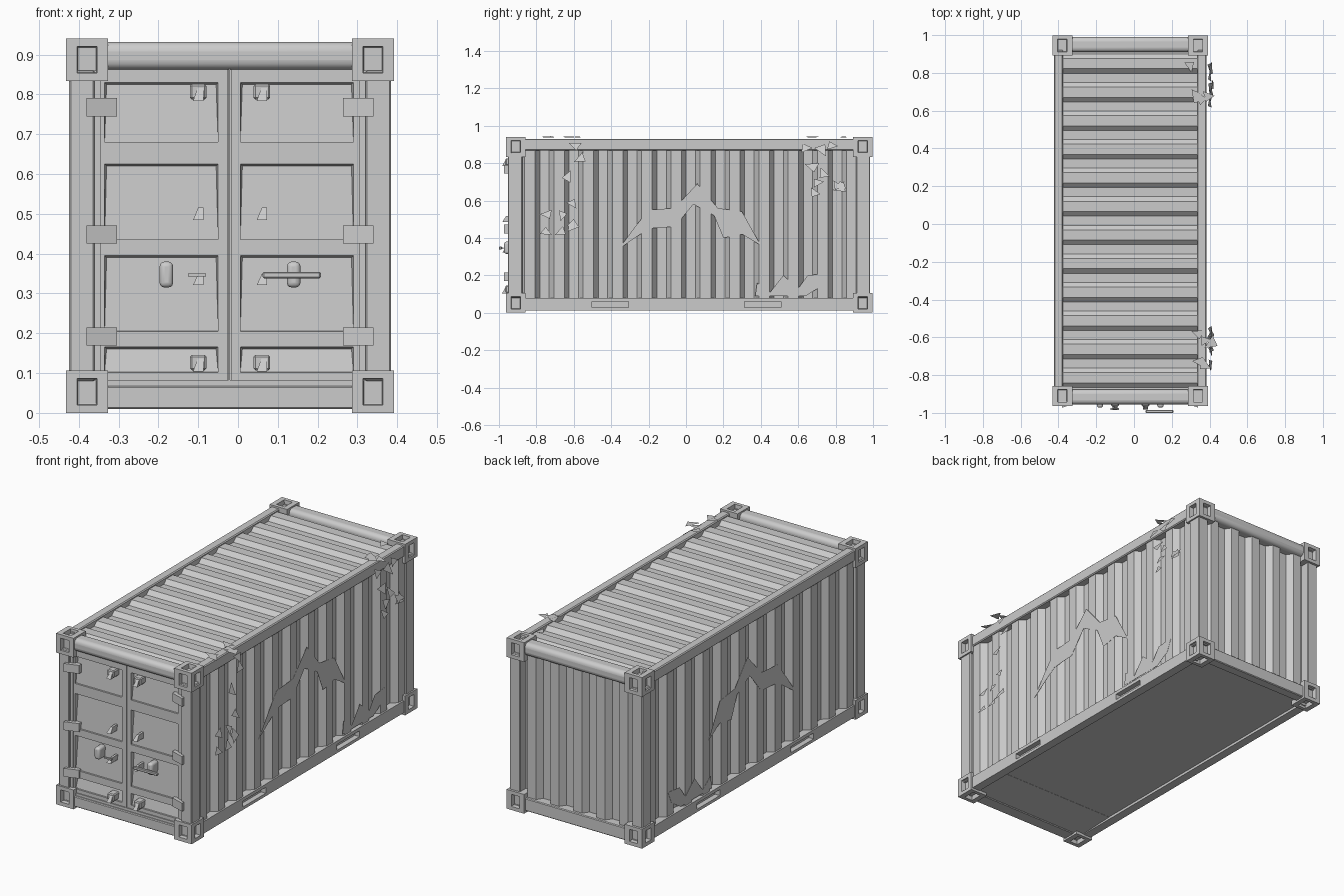
import bpy, bmesh, math, random
from mathutils import Vector, Matrix

default = bpy.data.objects.get("Cube")
if default:
    bpy.data.objects.remove(default, do_unlink=True)

random.seed(11)
CX = -0.02          # body centre, offset to leave room for the foliage
steel = bpy.data.materials.new("light grey steel")
GREY = (0.6, 0.6, 0.6, 1)
steel.use_nodes = True
steel.diffuse_color = GREY
steel.node_tree.nodes["Principled BSDF"].inputs["Base Color"].default_value = GREY


def finish(bm, name, recalc=True):
    if recalc:
        bmesh.ops.recalc_face_normals(bm, faces=bm.faces)
    me = bpy.data.meshes.new(name)
    bm.to_mesh(me)
    bm.free()
    me.materials.append(steel)
    ob = bpy.data.objects.new(name, me)
    bpy.context.collection.objects.link(ob)
    return ob


def box(name, x, y, z, bevel=0, segments=1):
    """Box from three (low, high) ranges."""
    bm = bmesh.new()
    bmesh.ops.create_cube(bm, size=1)
    for v in bm.verts:
        v.co = Vector([(a + b) / 2 + c * (b - a) for (a, b), c in zip((x, y, z), v.co)])
    ob = finish(bm, name)
    if bevel:
        mod = ob.modifiers.new("bevel", "BEVEL")
        mod.width, mod.segments = bevel, segments
        if segments > 1:
            smooth(ob)
    return ob


def smooth(ob):
    bpy.ops.object.select_all(action="DESELECT")
    ob.select_set(True)
    bpy.context.view_layer.objects.active = ob
    bpy.ops.object.shade_smooth_by_angle(angle=math.radians(35))


def corrugated(name, start, end, count, low, high, base, depth, place):
    """Trapezoid sheet: waves run along u, sheet spans low..high, place maps to space."""
    pitch = (end - start) / count
    profile = [(start, base)]
    for i in range(count):
        for t, d in ((0.16, 0), (0.32, depth), (0.68, depth), (0.84, 0)):
            profile.append((start + (i + t) * pitch, base + d))
    profile.append((end, base))
    bm = bmesh.new()
    rows = [[bm.verts.new(place(u, w, n)) for u, n in profile] for w in (low, high)]
    for i in range(len(profile) - 1):
        bm.faces.new((rows[0][i], rows[0][i + 1], rows[1][i + 1], rows[1][i]))
    return finish(bm, name)


def plate(name, outline, place, thickness, direction):
    """Thin flat cut-out from a short outline."""
    bm = bmesh.new()
    face = bm.faces.new([bm.verts.new(place(a, b)) for a, b in outline])
    out = bmesh.ops.extrude_face_region(bm, geom=[face])["geom"]
    move = Vector(direction) * thickness
    bmesh.ops.translate(bm, verts=[g for g in out if isinstance(g, bmesh.types.BMVert)], vec=move)
    return finish(bm, name)


# Corner castings with narrow tapered holes in the three outer faces
for sx, side in ((-1, "right"), (1, "left")):
    for sy, y, end in ((-1, -0.91, "front"), (1, 0.945, "back")):
        for sz, z, level in ((-1, 0.053, "bottom"), (1, 0.887, "top")):
            bm = bmesh.new()
            bmesh.ops.create_cube(bm, size=0.106)
            bmesh.ops.translate(bm, verts=bm.verts, vec=(CX + sx * 0.359, y, z))
            bm.normal_update()
            outer = [f for f in bm.faces if f.normal.dot(Vector((sx, sy, sz))) > 0.5]
            bmesh.ops.inset_individual(bm, faces=outer, thickness=0.028)
            for f in outer:                # narrow the opening sideways
                middle = f.calc_center_median()
                axis = 1 if abs(f.normal.x) > 0.5 else 0
                for v in f.verts:
                    v.co[axis] = middle[axis] + (v.co[axis] - middle[axis]) * 0.75
            bmesh.ops.inset_individual(bm, faces=outer, thickness=0.003, depth=-0.025)
            finish(bm, f"{level}_{end}_{side}_corner_casting", False)

# Posts, rails, side walls and fork pockets
for s, side in ((-1, "right"), (1, "left")):
    def span(a, b):
        return tuple(sorted((CX + s * a, CX + s * b)))
    for y0, y1, end in ((-0.953, -0.875, "front"), (0.91, 0.985, "back")):
        box(f"{end}_{side}_post", span(0.34, 0.404), (y0, y1), (0.08, 0.86), 0.004)
    box(f"{side}_door_jamb", span(0.325, 0.35), (-0.942, -0.88), (0.08, 0.86))
    box(f"{side}_top_rail", span(0.355, 0.404), (-0.88, 0.92), (0.868, 0.93), 0.005)
    rail = box(f"{side}_bottom_rail", span(0.355, 0.404), (-0.88, 0.92), (0.012, 0.078))
    for y, spot in ((-0.405, "front"), (0.41, "back")):
        cutter = box(f"{spot}_{side}_pocket_cutter", span(0.375, 0.43),
                     (y - 0.098, y + 0.098), (0.028, 0.06))
        cutter.hide_render = True
        cutter.hide_set(True)
        cutter.display_type = "WIRE"
        mod = rail.modifiers.new("pocket", "BOOLEAN")
        mod.operation, mod.object, mod.solver = "DIFFERENCE", cutter, "EXACT"
    corrugated(f"{side}_wall", -0.913, 0.965, 12, 0.07, 0.875, 0.362, 0.033,
               lambda u, w, n: (CX + s * n, u, w))

    # Flat peeled patches on the wall
    skin = CX + s * 0.3955
    arch = [(-0.36, 0.34), (-0.28, 0.45), (-0.2, 0.55), (-0.06, 0.56), (0.06, 0.69),
            (0.17, 0.56), (0.3, 0.54), (0.4, 0.36), (0.3, 0.42), (0.2, 0.4),
            (0.15, 0.52), (0.04, 0.58), (-0.06, 0.46), (-0.2, 0.45)]
    plate(f"{side}_arch_patch", arch, lambda a, b: (skin, a, b), 0.001, (s, 0, 0))
    low = [(0.37, 0.09), (0.38, 0.16), (0.45, 0.11), (0.52, 0.2), (0.6, 0.13),
           (0.65, 0.2), (0.75, 0.21), (0.72, 0.14), (0.64, 0.09)]
    plate(f"{side}_low_patch", low, lambda a, b: (skin, a, b), 0.001, (s, 0, 0))

# Cross beams, roof, back wall and floor
WIDE = (CX - 0.33, CX + 0.33)
box("front_top_beam", WIDE, (-0.955, -0.875), (0.862, 0.932), 0.024, 4)
box("back_top_beam", WIDE, (0.91, 0.99), (0.862, 0.932), 0.024, 4)
box("front_sill", WIDE, (-0.953, -0.88), (0.01, 0.068), 0.004)
box("front_sill_lip", WIDE, (-0.942, -0.88), (0.06, 0.082))
box("back_sill", WIDE, (0.93, 0.985), (0.01, 0.08), 0.004)
corrugated("roof", -0.89, 0.925, 12, CX - 0.36, CX + 0.36, 0.898, 0.022,
           lambda u, w, n: (w, u, n))
corrugated("back_wall", CX - 0.35, CX + 0.35, 5, 0.07, 0.88, 0.935, 0.033,
           lambda u, w, n: (u, n, w))
box("floor", (CX - 0.365, CX + 0.365), (-0.9, 0.94), (0.026, 0.045))
ramp = box("front_floor_ramp", (CX - 0.36, CX + 0.36), (-0.89, -0.65), (0.025, 0.03))
for v in ramp.data.vertices:               # ramp drops towards the doors
    if v.co.y < -0.8 and v.co.z < 0.027:
        v.co.z = 0.014


# Doors: sheets with four panels each, recessed deepest along the top
def door(name, x0, x1, panel0, panel1):
    xs = (x0, panel0, panel1, x1)
    zs = (0.08, 0.102, 0.166, 0.205, 0.395, 0.435, 0.625, 0.68, 0.83, 0.865)
    bm = bmesh.new()
    grid = [[bm.verts.new((x, -0.937, z)) for x in xs] for z in zs]
    panels = []
    for j in range(len(zs) - 1):
        for i in range(3):
            f = bm.faces.new((grid[j][i], grid[j][i + 1], grid[j + 1][i + 1], grid[j + 1][i]))
            if i == 1 and j % 2:
                panels.append(f)
    bm.normal_update()
    bmesh.ops.inset_individual(bm, faces=panels, thickness=0.007, depth=-0.02)
    for f in panels:
        middle = f.calc_center_median()
        for v in f.verts:
            if v.co.z < middle.z:
                v.co.y -= 0.012
                v.co.z -= 0.004
                v.co.x += math.copysign(0.005, v.co.x - middle.x)
    finish(bm, name, False)


door("right_door", -0.365, -0.026, -0.335, -0.05)
door("left_door", -0.018, 0.325, 0.006, 0.29)
box("door_gap", (-0.03, -0.014), (-0.925, -0.918), (0.08, 0.865))
box("door_seal", (-0.024, -0.02), (-0.942, -0.9), (0.08, 0.865))

# Hinges, lock cams and handles
for s, side in ((-1, "right"), (1, "left")):
    for i, z in enumerate((0.192, 0.448, 0.768)):
        hinge = box(f"{side}_hinge_{i + 1}", (CX + s * 0.322 - 0.038, CX + s * 0.322 + 0.038),
                    (-0.972, -0.925), (z - 0.023, z + 0.023))
        for v in hinge.data.vertices:      # taper the leaf towards the door
            if v.co.y < -0.95 and (v.co.x - CX) * s < 0.322:
                v.co.y += 0.025
    x = CX + s * 0.08
    for i, (z, half) in enumerate(((0.122, 0.018), (0.335, 0.014), (0.5, 0.016), (0.802, 0.018))):
        cam = box(f"{side}_lock_cam_{i + 1}", (x - 0.013, x + 0.013), (-0.983, -0.915),
                  (z - half, z + half))
        for v in cam.data.vertices:        # wedge: wide foot, narrow slanted top
            if v.co.z > z:
                v.co.x = max(v.co.x, x)
                if v.co.y < -0.95:
                    v.co.y += 0.02
        if half > 0.016:
            box(f"{side}_cam_keeper_{i + 1}", (x - 0.021, x + 0.021), (-0.965, -0.915),
                (z - 0.015, z + 0.024), 0.005)
    x = CX + s * 0.16
    box(f"{side}_handle_plate", (x - 0.017, x + 0.017), (-0.972, -0.91), (0.315, 0.38), 0.012, 3)
box("right_handle_bar", (-0.125, -0.08), (-0.985, -0.975), (0.342, 0.35))
box("left_handle_bar", (0.062, 0.208), (-1.0, -0.985), (0.338, 0.354), 0.003)

# Hanging leaves over the two left corners
for name, y, low_z in (("front_leaves", -0.66, 0.42), ("back_leaves", 0.74, 0.62)):
    bm = bmesh.new()
    for i in range(15):
        on_roof = i < 5
        size = random.uniform(0.032, 0.042)
        z = 0.94 if on_roof else random.uniform(low_z, 0.9)
        x = random.uniform(0.25, 0.41) if on_roof else 0.4 + 0.012 * random.random()
        centre = Vector((x, y + random.uniform(-0.1, 0.1), z))
        spin = random.uniform(0, math.tau)
        tilt = Matrix.Rotation(0.1 if on_roof else math.radians(68), 3, "Y")
        corners = [Vector((math.cos(spin + a), math.sin(spin + a), 0)) * size for a in (0, 2, 3.7)]
        bm.faces.new([bm.verts.new(centre + tilt @ c) for c in corners])
    finish(bm, name)
